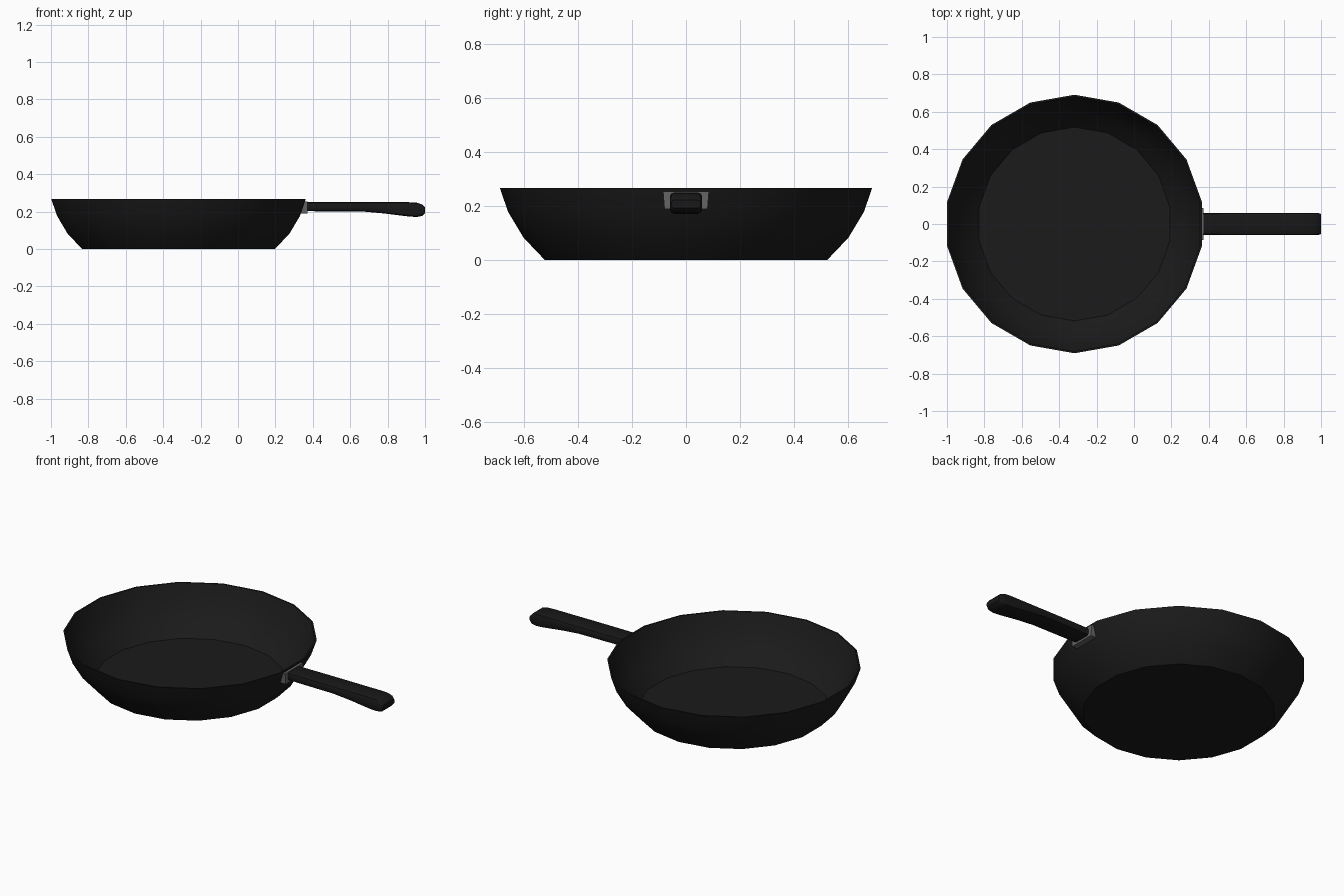
import bpy
from math import radians, sin, cos

if "Cube" in bpy.data.objects:
    bpy.data.objects.remove(bpy.data.objects["Cube"])


def material(name, value):
    mat = bpy.data.materials.new(name)
    mat.diffuse_color = (value, value, value, 1)
    mat.use_nodes = True
    mat.node_tree.nodes["Principled BSDF"].inputs["Base Color"].default_value = mat.diffuse_color
    return mat


def loft(name, rings, mat, angle):
    """Skin a list of equal-sized rings and cap both ends."""
    n = len(rings[0])
    verts = [p for ring in rings for p in ring]
    faces = [(i * n + j, i * n + (j + 1) % n, (i + 1) * n + (j + 1) % n, (i + 1) * n + j)
             for i in range(len(rings) - 1) for j in range(n)]
    last = (len(rings) - 1) * n
    faces += [tuple(reversed(range(n))), tuple(range(last, last + n))]
    mesh = bpy.data.meshes.new(name)
    mesh.from_pydata(verts, [], faces)
    mesh.materials.append(mat)
    obj = bpy.data.objects.new(name, mesh)
    bpy.context.collection.objects.link(obj)
    bpy.ops.object.select_all(action='DESELECT')
    obj.select_set(True)
    bpy.context.view_layer.objects.active = obj
    bpy.ops.object.shade_smooth_by_angle(angle=radians(angle))
    return obj


def circle(r, z, sides=18, cx=-0.318):
    step = 360 / sides
    return [(cx + r * cos(radians(10 + i * step)), r * sin(radians(10 + i * step)), z)
            for i in range(sides)]


def bevelled_section(x, half_w, z0, z1, b):
    right = [(x, half_w - b, z0), (x, half_w - 0.3 * b, z0 + 0.3 * b), (x, half_w, z0 + b),
             (x, half_w, z1 - b), (x, half_w - 0.3 * b, z1 - 0.3 * b), (x, half_w - b, z1)]
    return right + [(px, -y, z) for px, y, z in reversed(right)]


black = material("black_coating", 0.011)
handle_black = material("black_grip", 0.009)
steel = material("grey_metal", 0.13)

# Pan bowl: outside wall from the base up, over the rim, then down inside
profile = [(0.524, 0.0), (0.603, 0.083), (0.66, 0.178), (0.691, 0.268),
           (0.682, 0.268), (0.651, 0.181), (0.595, 0.09), (0.518, 0.01)]
loft("pan_bowl", [circle(r, z) for r, z in profile], black, 35)

# Metal bracket, its back edge leaning with the pan wall
bracket = [[(x_top, -0.085, 0.255), (x_bot, -0.08, 0.19),
            (x_bot, 0.08, 0.19), (x_top, 0.085, 0.255)]
           for x_top, x_bot in ((0.352, 0.332), (0.372, 0.372))]
loft("handle_bracket", bracket, steel, 20)

# Handle: thin neck that swells downward to a rounded grip end
stations = [(0.355, 0.058, 0.202, 0.25, 0.014), (0.52, 0.06, 0.201, 0.25, 0.015),
            (0.67, 0.06, 0.2, 0.25, 0.015), (0.78, 0.06, 0.19, 0.25, 0.016),
            (0.91, 0.06, 0.174, 0.25, 0.016), (0.955, 0.06, 0.171, 0.248, 0.016),
            (0.985, 0.059, 0.177, 0.238, 0.014), (1.0, 0.054, 0.192, 0.222, 0.01)]
loft("handle", [bevelled_section(*s) for s in stations], handle_black, 40)
